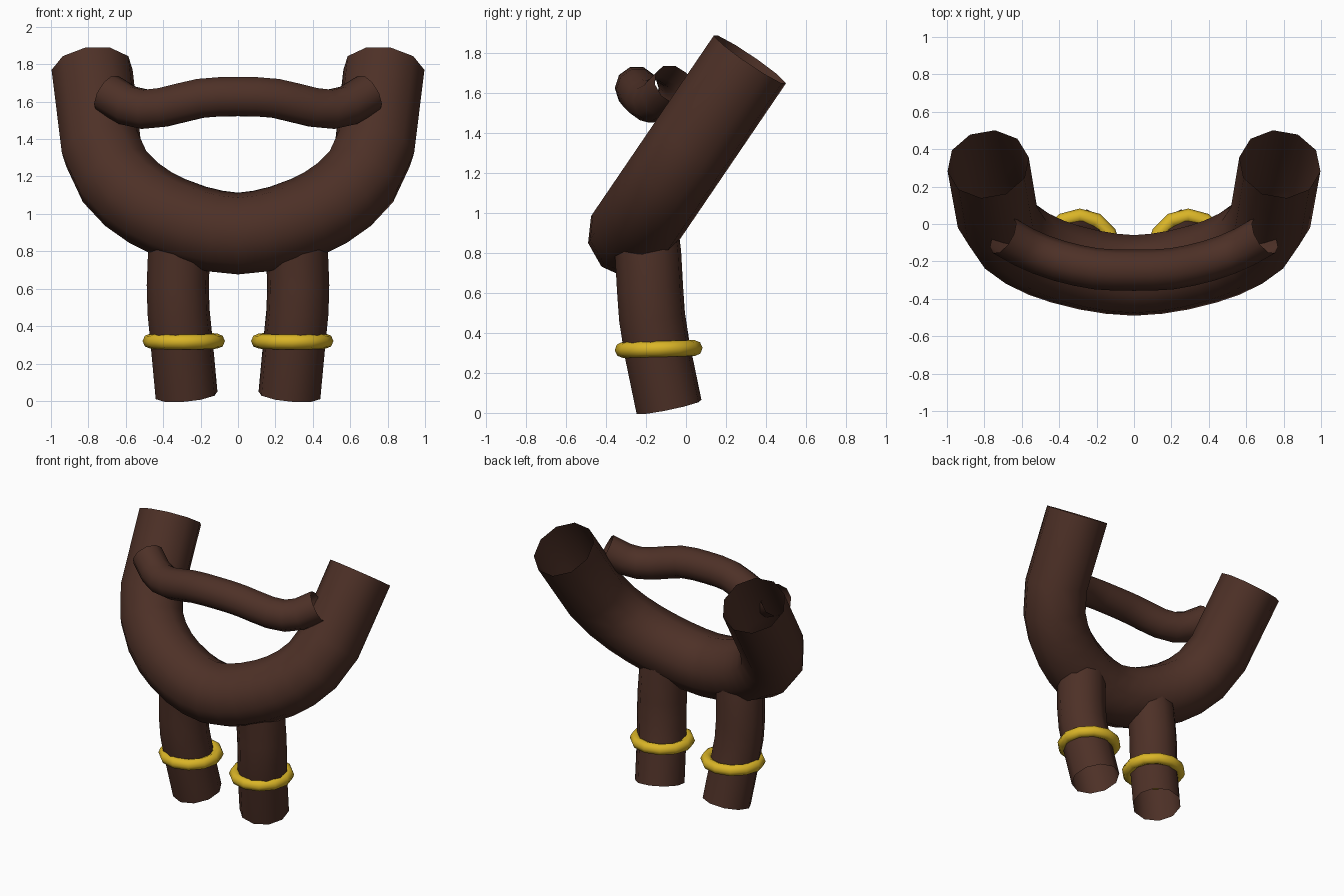
import bpy, math

if "Cube" in bpy.data.objects:
    bpy.data.objects.remove(bpy.data.objects["Cube"])


def material(name, rgb):
    m = bpy.data.materials.new(name)
    m.diffuse_color = (*rgb, 1)
    m.use_nodes = True
    m.node_tree.nodes["Principled BSDF"].inputs["Base Color"].default_value = m.diffuse_color
    return m


brown = material("dark brown", (0.075, 0.030, 0.020))
gold = material("gold", (0.70, 0.46, 0.02))


def tube(name, path, radius):
    """Open-ended ten-sided smooth tube along a list of points."""
    cu = bpy.data.curves.new(name, 'CURVE')
    cu.dimensions = '3D'
    cu.bevel_depth = radius
    cu.bevel_resolution = 3
    cu.use_fill_caps = False
    sp = cu.splines.new('POLY')
    sp.points.add(len(path) - 1)
    for p, co in zip(sp.points, path):
        p.co = (*co, 1)
    sp.use_smooth = True
    ob = bpy.data.objects.new(name, cu)
    bpy.context.collection.objects.link(ob)
    cu.materials.append(brown)
    bpy.ops.object.select_all(action='DESELECT')
    ob.select_set(True)
    bpy.context.view_layer.objects.active = ob
    bpy.ops.object.convert(target='MESH')
    return ob


def both_sides(half):
    """Extend a half path (starting at x = 0) to the other side."""
    return [(-x, y, z) for x, y, z in reversed(half[1:])] + half


# U-shaped body and raised arms, lying in one plane leaning backwards
profile = [(0, .895), (.12, .908), (.24, .937), (.37, .985), (.47, 1.035),
           (.57, 1.105), (.66, 1.20), (.73, 1.35), (.78, 1.77)]
tube("body_and_arms",
     both_sides([(x, -.275 + (z - .895) * .68, z) for x, z in profile]), .22)

# Curved bar between the arms
bar = [(0, -.247, 1.627), (.1, -.246, 1.626), (.2, -.24, 1.618),
       (.3, -.222, 1.595), (.4, -.197, 1.57), (.5, -.163, 1.56),
       (.59, -.123, 1.58), (.70, -.06, 1.645)]
tube("cross_bar", both_sides(bar), .11)

# Legs with gold anklets
leg = [(.295, -.21, .96), (.315, -.19, .80), (.322, -.18, .62),
       (.318, -.17, .48), (.302, -.145, .32), (.275, -.085, .03)]
for side, s in (("left", -1), ("right", 1)):
    tube(side + "_leg", [(s * x, y, z) for x, y, z in leg], .168)
    bpy.ops.mesh.primitive_torus_add(
        major_segments=12, minor_segments=8, major_radius=.18,
        minor_radius=.04, location=(s * .29, -.137, .32),
        rotation=(math.radians(1.5), 0, 0))
    ring = bpy.context.object
    ring.name = side + "_anklet"
    ring.data.materials.append(gold)
    bpy.ops.object.shade_smooth()
